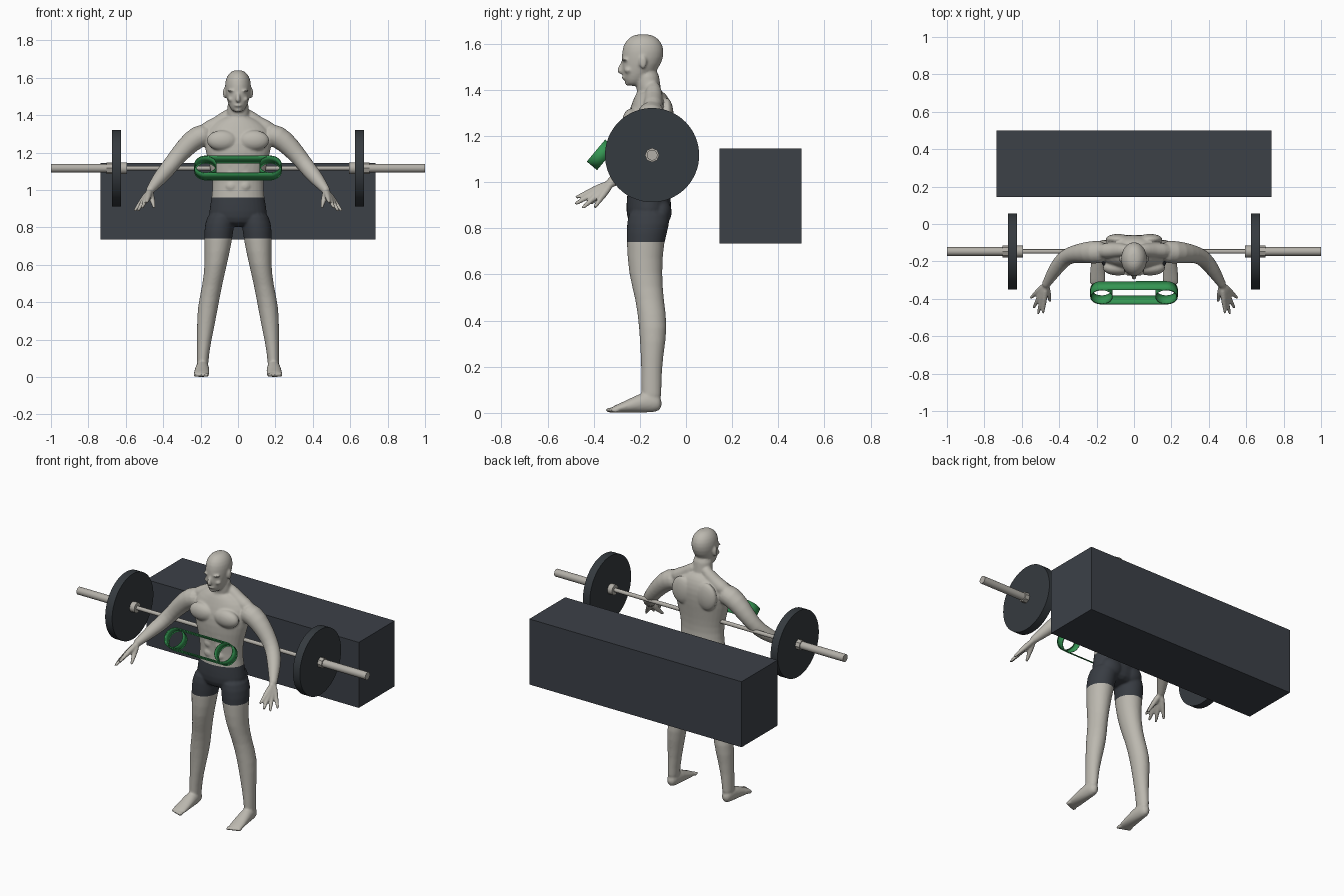
import bpy, bmesh
from math import sin, cos, pi, radians
from mathutils import Vector, Matrix

if "Cube" in bpy.data.objects:
    bpy.data.objects.remove(bpy.data.objects["Cube"])


def material(name, r, g, b):
    m = bpy.data.materials.new(name)
    m.use_nodes = True
    m.diffuse_color = (r, g, b, 1)
    m.node_tree.nodes["Principled BSDF"].inputs["Base Color"].default_value = (r, g, b, 1)
    return m


skin = material("skin_grey", 0.5, 0.48, 0.43)
cloth = material("shorts_charcoal", 0.04, 0.046, 0.056)
box_grey = material("box_charcoal", 0.045, 0.052, 0.064)
iron = material("plate_iron", 0.036, 0.043, 0.05)
steel = material("bar_steel", 0.45, 0.43, 0.39)
green = material("band_green", 0.035, 0.3, 0.085)

X, Y, Z = Vector((1, 0, 0)), Vector((0, 1, 0)), Vector((0, 0, 1))


def finish(bm, name, mats, smooth=True):
    bmesh.ops.recalc_face_normals(bm, faces=bm.faces[:])
    mesh = bpy.data.meshes.new(name)
    bm.to_mesh(mesh)
    bm.free()
    obj = bpy.data.objects.new(name, mesh)
    bpy.context.collection.objects.link(obj)
    for m in mats:
        mesh.materials.append(m)
    if smooth:
        bpy.ops.object.select_all(action="DESELECT")
        obj.select_set(True)
        bpy.context.view_layer.objects.active = obj
        bpy.ops.object.shade_smooth_by_angle(angle=radians(40))
    return obj


def loft(bm, sections, ref=Y, axis=None, side=1, sides=16):
    """Skin elliptical sections (x, y, z, half width, half depth)."""
    pts = [Vector((s[0] * side, s[1], s[2])) for s in sections]
    rings = []
    for i, s in enumerate(sections):
        t = axis or (pts[min(i + 1, len(pts) - 1)] - pts[max(i - 1, 0)]).normalized()
        u = t.cross(ref).normalized()
        v = u.cross(t)
        rings.append([bm.verts.new(pts[i] + u * s[3] * cos(a) + v * s[-1] * sin(a))
                      for a in (2 * pi * k / sides for k in range(sides))])
    for p, q in zip(rings, rings[1:]):
        for k in range(sides):
            n = (k + 1) % sides
            bm.faces.new((p[k], p[n], q[n], q[k]))
    bm.faces.new(rings[0])
    bm.faces.new(rings[-1])


def blob(bm, centre, radii, side=1):
    x, y, z = centre
    mat = Matrix.Translation((x * side, y, z)) @ Matrix.Diagonal((*radii, 1))
    bmesh.ops.create_uvsphere(bm, u_segments=16, v_segments=10, radius=1, matrix=mat)


# Figure: torso, neck and head
body = bmesh.new()
loft(body, [(0, -.16, .80, .10, .075), (0, -.163, .85, .165, .1), (0, -.16, .92, .152, .1),
            (0, -.165, 1, .138, .086), (0, -.165, 1.08, .142, .086), (0, -.165, 1.17, .168, .098),
            (0, -.16, 1.25, .187, .105), (0, -.15, 1.32, .185, .095), (0, -.15, 1.37, .12, .075),
            (0, -.155, 1.4, .065, .055)], axis=Z)
loft(body, [(0, -.15, 1.33, .068, .06), (0, -.165, 1.42, .06, .052), (0, -.17, 1.5, .056, .055)], axis=Z)
loft(body, [(0, -.23, 1.415, .025, .025), (0, -.22, 1.44, .046, .05), (0, -.2, 1.485, .062, .08),
            (0, -.187, 1.54, .072, .094), (0, -.186, 1.59, .07, .091), (0, -.186, 1.625, .05, .066),
            (0, -.186, 1.642, .022, .03)], axis=Z)
loft(body, [(0, -.27, 1.525, .008), (0, -.283, 1.5, .01), (0, -.291, 1.482, .014),
            (0, -.275, 1.472, .012)], ref=X)
blob(body, (0, -.268, 1.452), (.022, .011, .007))
blob(body, (0, -.252, 1.428), (.02, .013, .012))

fingers = [(.557, -.40, .885), (.54, -.455, .882), (.515, -.488, .9), (.488, -.484, .93), (.447, -.42, .9)]
for s in (1, -1):
    # Face and trunk muscles
    blob(body, (.03, -.263, 1.53), (.026, .015, .007), s)
    blob(body, (.036, -.25, 1.485), (.02, .018, .014), s)
    blob(body, (.072, -.186, 1.52), (.009, .017, .03), s)
    blob(body, (.085, -.235, 1.265), (.085, .042, .055), s)
    blob(body, (.085, -.082, 1.28), (.07, .03, .085), s)
    blob(body, (.07, -.11, .87), (.07, .05, .06), s)
    for z in (1.02, 1.08, 1.14):
        blob(body, (.035, -.235, z), (.032, .02, .028), s)
    loft(body, [(.02, -.14, 1.43, .035), (.1, -.14, 1.352, .04), (.2, -.145, 1.31, .048)], side=s)
    # Arm
    loft(body, [(.14, -.15, 1.3, .06), (.215, -.15, 1.292, .064), (.285, -.155, 1.225, .054),
                (.34, -.165, 1.16, .045), (.378, -.188, 1.11, .044), (.42, -.24, 1.062, .04),
                (.465, -.315, 1.005, .024), (.478, -.335, .99, .024)], side=s)
    # Hand
    for i, tip in enumerate(fingers):
        root, tip = Vector((.47, -.32, 1)), Vector(tip)
        knuckle = root.lerp(tip, .5)
        loft(body, [(*root, .018), (*knuckle, .016), (*root.lerp(tip, .75), .0105), (*tip, .009)], side=s)
    # Leg
    loft(body, [(.08, -.16, .9, .07, .085), (.1, -.162, .82, .082, .098), (.105, -.178, .74, .077, .081),
                (.118, -.177, .6, .06, .074), (.138, -.157, .49, .053, .061), (.163, -.14, .37, .057, .064),
                (.175, -.148, .25, .045, .049), (.188, -.15, .12, .031, .043),
                (.19, -.15, .03, .033, .047)], axis=Z, side=s)
    # Foot and toes
    loft(body, [(.19, -.1, .04, .028, .036), (.19, -.17, .05, .036, .05), (.193, -.24, .032, .042, .032),
                (.195, -.3, .018, .043, .018), (.195, -.325, .013, .038, .012)],
         ref=Z, axis=-Y, side=s)
    for i in range(5):
        blob(body, (.164 + i * .016, -.33 + i * .006, .012), (.009, .02, .012), s)
rough = finish(body, "figure", [], smooth=False)

# Fuse the figure into one smooth skin
sub = rough.modifiers.new("round", "SUBSURF")
sub.levels = 1
fuse = rough.modifiers.new("fuse", "REMESH")
fuse.mode, fuse.voxel_size = "VOXEL", .006
soft = rough.modifiers.new("soften", "SMOOTH")
soft.factor, soft.iterations = .5, 6
bpy.context.view_layer.update()
fused = bpy.data.meshes.new_from_object(rough.evaluated_get(bpy.context.evaluated_depsgraph_get()))
bpy.data.objects.remove(rough)
body = bmesh.new()
body.from_mesh(fused)

# Shorts are cut at the waist and hems
WAIST, HEM = .96, .74
for z in (WAIST, HEM):
    bmesh.ops.bisect_plane(body, geom=body.verts[:] + body.edges[:] + body.faces[:],
                           plane_co=(0, 0, z), plane_no=Z)
for f in body.faces:
    c = f.calc_center_median()
    f.material_index = int(HEM < c.z < WAIST and abs(c.x) < .25)
    f.smooth = True
finish(body, "figure", [skin, cloth])


def rod(name, x0, x1, radius, mat, sides=32):
    bm = bmesh.new()
    loft(bm, [(x, -.147, 1.117, radius) for x in (x0, x1)], sides=sides)
    finish(bm, name, [mat])


# Barbell
rod("bar_shaft", -.6, .6, .012, steel)
for s, label in ((1, "left"), (-1, "right")):
    rod(label + "_sleeve", .6 * s, s, .023, steel)
    rod(label + "_inner_collar", .594 * s, .626 * s, .031, steel)
    rod(label + "_outer_collar", .674 * s, .702 * s, .031, steel, 8)
    rod(label + "_weight_plate", .626 * s, .674 * s, .204, iron, 64)

# Plain box behind the figure
bm = bmesh.new()
bmesh.ops.create_cube(bm, size=1, matrix=Matrix.Translation((0, .3225, .94)) @ Matrix.Diagonal((1.47, .355, .41, 1)))
finish(bm, "box", [box_grey], smooth=False)

# Elastic band: a tilted loop with a ring at each end
TILT = Matrix.Translation((0, -.368, 1.118)) @ Matrix.Rotation(radians(50), 4, "X")


def strip(name, outline, width=.058, thick=.005):
    bm = bmesh.new()
    low, high = ([bm.verts.new(TILT @ Vector((x, y, h))) for x, y in outline] for h in (-width / 2, width / 2))
    for k in range(len(outline)):
        n = (k + 1) % len(outline)
        bm.faces.new((low[k], low[n], high[n], high[k]))
    obj = finish(bm, name, [green])
    wall = obj.modifiers.new("thickness", "SOLIDIFY")
    wall.thickness, wall.offset = thick, -1


R, REACH = .062, .172
arc = [(R * cos(a), R * sin(a)) for a in (pi * k / 24 for k in range(48))]
strip("band_loop", [(x + (REACH if x > 0 else -REACH), y) for x, y in arc])
for s in (1, -1):
    strip("band_end_ring", [(x * .94 + s * REACH, y * .94) for x, y in arc], thick=.003)
